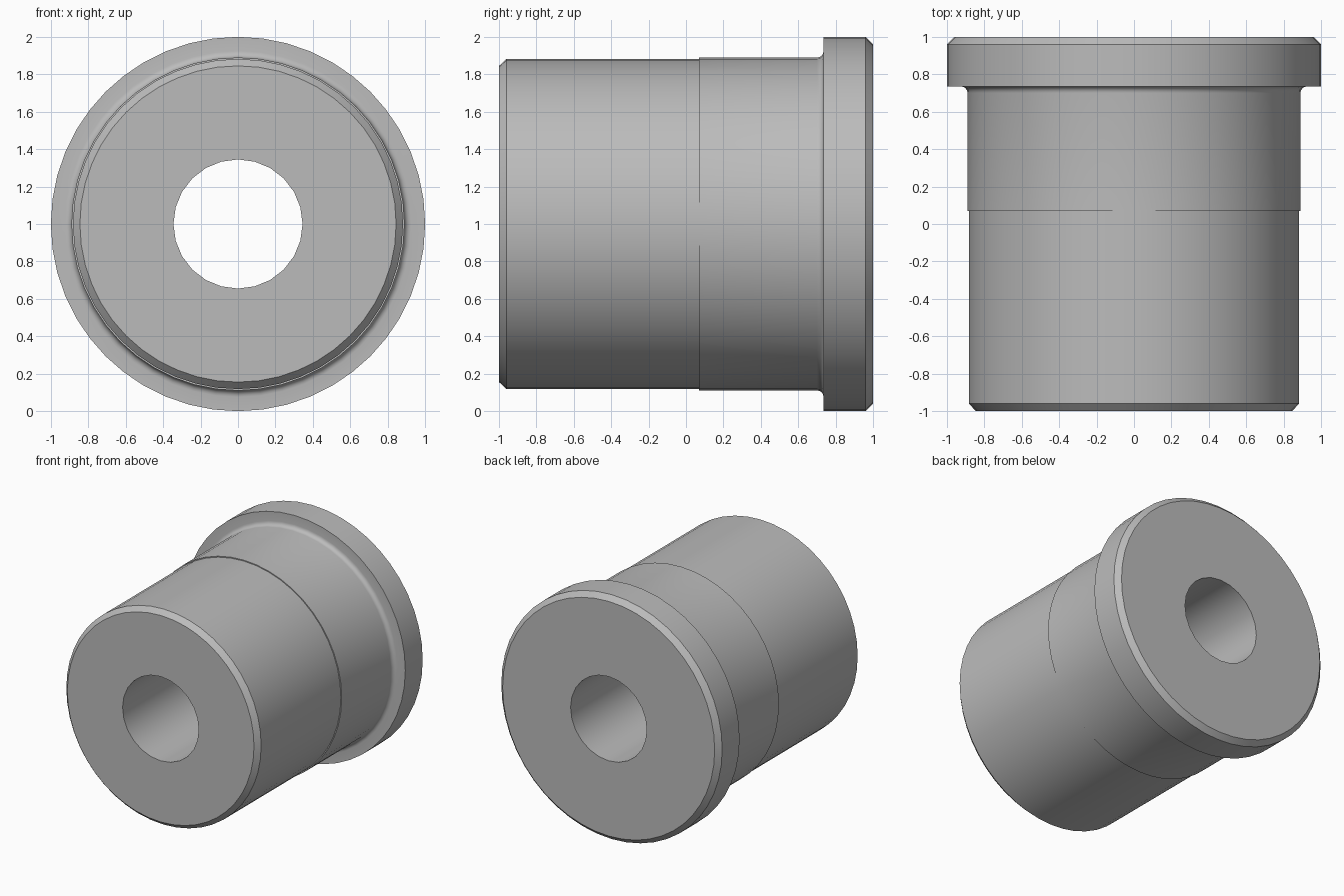
import bpy
import bmesh
from math import sin, cos, pi, radians

cube = bpy.data.objects.get("Cube")
if cube:
    bpy.data.objects.remove(cube, do_unlink=True)

# Plain grey metal
grey = bpy.data.materials.new("grey_metal")
grey.use_nodes = True
colour = (0.5, 0.5, 0.5, 1)
grey.diffuse_color = colour
grey.node_tree.nodes["Principled BSDF"].inputs["Base Color"].default_value = colour


def lathe(bm, profile, sides):
    """Sweep (radius, y) points about the y axis; return the two end loops of edges."""
    rings = []
    for r, y in profile:
        rings.append([bm.verts.new((r * cos(2 * pi * i / sides), y,
                                    1 + r * sin(2 * pi * i / sides)))
                      for i in range(sides)])
    for a, b in zip(rings, rings[1:]):
        for i in range(sides):
            j = (i + 1) % sides
            bm.faces.new((a[i], a[j], b[j], b[i]))
    return [[bm.edges.get((ring[i], ring[(i + 1) % sides])) for i in range(sides)]
            for ring in (rings[0], rings[-1])]


# Outer profile: chamfered nose, slightly wider seat, fillet, chamfered flange
fillet_radius = 0.035
fillet = [(0.89 + fillet_radius * (1 - cos(a)), 0.7 + fillet_radius * sin(a))
          for a in (radians(18 * k) for k in range(6))]
outer = ([(0.845, -1), (0.882, -0.96), (0.882, 0.07), (0.89, 0.07)] + fillet
         + [(1, 0.735), (1, 0.96), (0.96, 1)])
bore = [(0.345, -1), (0.345, 1)]

bm = bmesh.new()
outer_ends = lathe(bm, outer, 48)
bore_ends = lathe(bm, bore, 24)

# Flat end faces between the rim and the bore
for rim, hole in zip(outer_ends, bore_ends):
    bmesh.ops.triangle_fill(bm, edges=rim + hole, use_beauty=True)
bmesh.ops.recalc_face_normals(bm, faces=bm.faces)

mesh = bpy.data.meshes.new("flanged_bushing")
bm.to_mesh(mesh)
bm.free()
mesh.materials.append(grey)
bushing = bpy.data.objects.new("flanged_bushing", mesh)
bpy.context.collection.objects.link(bushing)

# Smooth round walls, crisp chamfers and steps
bpy.context.view_layer.objects.active = bushing
bushing.select_set(True)
bpy.ops.object.shade_smooth_by_angle(angle=radians(30))
